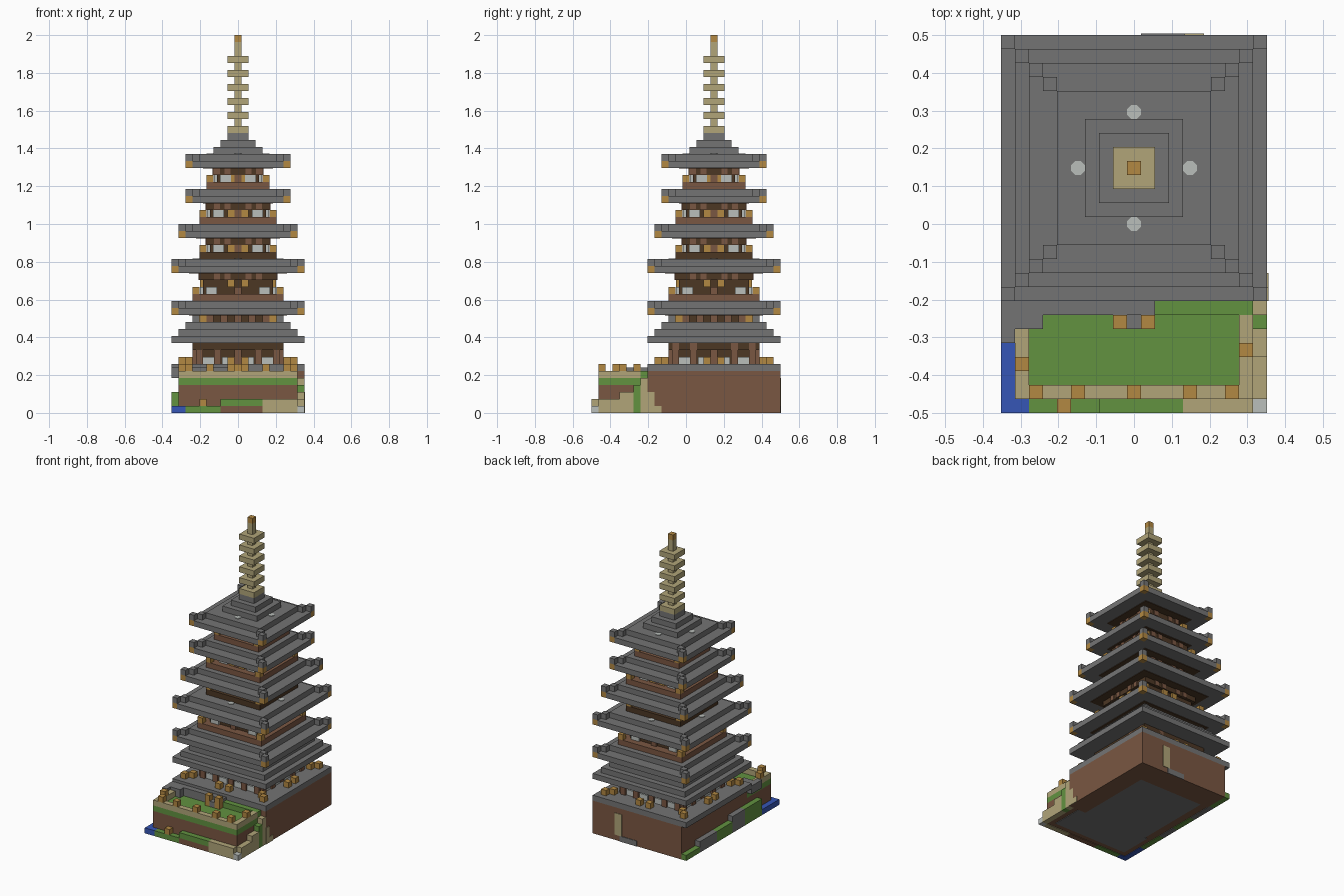
import bpy, bmesh, math
from mathutils import Matrix, Vector

if "Cube" in bpy.data.objects:
    bpy.data.objects.remove(bpy.data.objects["Cube"], do_unlink=True)

U = 1 / 27          # one block
C = 4               # tower centre along y, in blocks
COLOURS = {
    "roof_grey": (116, 116, 116), "sand_tan": (177, 165, 121), "grass_green": (98, 146, 64),
    "timber_brown": (122, 87, 66), "dark_timber": (76, 55, 36), "lantern_gold": (178, 136, 66),
    "paper_white": (186, 191, 187), "water_blue": (54, 86, 182),
}


def linear(c):
    c /= 255
    return ((c + 0.055) / 1.055) ** 2.4


MATS = {}
for name, rgb in COLOURS.items():
    m = bpy.data.materials.new(name)
    m.use_nodes = True
    col = (*[linear(c) for c in rgb], 1)
    m.diffuse_color = col
    bsdf = m.node_tree.nodes["Principled BSDF"]
    bsdf.inputs["Base Color"].default_value = col
    bsdf.inputs["Roughness"].default_value = 0.9
    MATS[name] = m
GREY, TAN, GREEN, BROWN, DARK, GOLD, WHITE, BLUE = COLOURS


class Part:
    """Collects blocks, measured in block units, into one object."""

    def __init__(self, name):
        self.name, self.bm, self.mats = name, bmesh.new(), []

    def paint(self, verts, mat):
        if mat not in self.mats:
            self.mats.append(mat)
        for f in {f for v in verts for f in v.link_faces}:
            f.material_index = self.mats.index(mat)

    def box(self, mat, x, y, z):
        lo, hi = Vector((x[0], y[0], z[0])), Vector((x[1], y[1], z[1]))
        mtx = Matrix.Translation((lo + hi) / 2 * U) @ Matrix.Diagonal((*((hi - lo) * U), 1))
        self.paint(bmesh.ops.create_cube(self.bm, size=1, matrix=mtx)["verts"], mat)

    def cube(self, mat, x, y, z, h=1):
        self.box(mat, (x - .5, x + .5), (y - .5, y + .5), (z, z + h))

    def slab(self, mat, half, z0, z1):
        self.box(mat, (-half, half), (C - half, C + half), (z0, z1))

    def stud(self, mat, x, y, z):
        mtx = Matrix.Translation(Vector((x, y, z)) * U) @ Matrix.Rotation(math.pi / 8, 4, "Z")
        self.paint(bmesh.ops.create_cone(self.bm, cap_ends=True, segments=8, radius1=.53 * U,
                   radius2=.53 * U, depth=.1 * U, matrix=mtx)["verts"], mat)

    def around(self, mat, along, out, z0, z1, wide=1, deep=1):
        """Repeats a block on all four sides of the tower."""
        w, d = wide / 2, deep / 2
        for s in (-1, 1):
            for a in {along, -along}:
                self.box(mat, (a - w, a + w), (C + s * out - d, C + s * out + d), (z0, z1))
                self.box(mat, (s * out - d, s * out + d), (C + a - w, C + a + w), (z0, z1))

    def corners(self, mat, r, z, h=1):
        for sx in (-1, 1):
            for sy in (-1, 1):
                self.cube(mat, sx * r, C + sy * r, z, h)

    def finish(self):
        me = bpy.data.meshes.new(self.name)
        self.bm.to_mesh(me)
        self.bm.free()
        for m in self.mats:
            me.materials.append(MATS[m])
        bpy.context.collection.objects.link(bpy.data.objects.new(self.name, me))


# Stone and earth base under the tower
p = Part("tower_base")
p.box(BROWN, (-8.5, 9.5), (-5.5, 13.5), (.1, 6))
p.slab(GREY, 9.5, 6, 7)
p.box(GREY, (-7, 6), (-5.5, 9), (0, .1))
p.box(BROWN, (-8.5, 9.5), (9, 13.5), (0, .1))
p.box(BROWN, (6, 9.5), (-5.5, 9), (0, .1))
p.box(TAN, (3.6, 5), (13.5, 13.6), (1, 5))
p.box(GREY, (.5, 4), (13.5, 13.6), (0, 1))
for y, h in ((-5, 3), (-4, 1)):
    p.box(TAN, (9.5, 9.6), (y - .5, y + .5), (0, h))
p.finish()

# Walled garden in front
p = Part("garden_terrace")
p.box(BROWN, (-8.5, 8.5), (-12.5, -5.5), (.1, 4))
p.box(GREY, (-7.5, 7.5), (-11.5, -5.5), (0, .1))
p.box(GREEN, (-8.5, 8.5), (-12.5, -5.5), (4, 5))
p.box(TAN, (-8.5, 8.5), (-12.5, -11.5), (5, 6))
p.box(TAN, (-8.5, -7.5), (-11.5, -7.5), (5, 6))
p.box(TAN, (7.5, 8.5), (-11.5, -6.5), (5, 6))
p.box(GREEN, (1.5, 8.5), (-6.5, -5.5), (5, 6))
p.finish()

p = Part("terrace_steps")
p.box(GREY, (-9.5, 1.5), (-6.5, -5.5), (5, 6.5))
p.box(GREY, (-9.5, -6.5), (-7.5, -6.5), (5, 6.5))
p.box(GREY, (-9.5, -8.5), (-8.5, -7.5), (5, 6.5))
p.cube(GREY, 0, -7, 5, 1)
p.finish()

p = Part("garden_posts")
for x in (-7, -4, 0, 4, 7):
    p.cube(GOLD, x, -12, 6)
for x, y in ((-8, -10), (8, -9)):
    p.cube(GOLD, x, y, 6)
for x in (-1, 1):
    p.cube(GOLD, x, -7, 5, 2)
p.finish()

# Lower ground: front verge, stepped path on one side, bank and pond on the other
p = Part("lower_ground")
front = (-13.5, -12.5)
p.box(BLUE, (-9.5, -8.5), (-13.5, -8.5), (0, 1))
p.box(BLUE, (-8.5, -7.5), front, (0, 1))
p.box(GREEN, (-7.5, -2.5), front, (0, 1))
p.cube(GOLD, -5, -13, 1)
p.box(BROWN, (-2.5, 3.5), front, (0, 1))
p.box(GREEN, (-2.5, 3.5), front, (1, 2))
p.box(TAN, (3.5, 8.5), front, (0, 2))
p.cube(WHITE, 9, -13, 0)
for mat, y0, y1, h in ((TAN, -12.5, -9.5, 2), (TAN, -9.5, -7.5, 3),
                       (GREEN, -7.5, -6.5, 4), (TAN, -6.5, -5.5, 5)):
    p.box(mat, (8.5, 9.5), (y0, y1), (0, h))
for mat, y0, y1, h in ((GREEN, -8.5, -3.5, 3), (GREY, -3.5, 0, 3), (GREEN, 0, 4.5, 2),
                       (GREY, 4.5, 9.5, 2), (GREEN, 9.5, 13.5, 1)):
    p.box(mat, (-9.5, -8.5), (y0, y1), (0, h))
p.finish()

# Ground floor hall with posts and paper panels
p = Part("ground_floor")
p.slab(DARK, 5.5, 7, 10)
p.around(DARK, 0, 6.2, 9, 10, 13, .6)
for a in (2.9, 5.5):
    p.around(BROWN, a, 6, 7, 10)
p.around(BROWN, 0, 5.8, 7, 9, 1, .8)
for a in (1.5, 4.2):
    p.around(WHITE, a, 5.8, 7, 8, 1.6, .8)
p.finish()

p = Part("platform_lanterns")
p.corners(GOLD, 8, 7)
p.around(GOLD, 1, 8, 7, 8)
p.around(GOLD, 7, 7, 7, 8)
p.finish()

# Stepped skirt roof with a low gallery on top
p = Part("skirt_roof")
for i in range(3):
    p.slab(GREY, 9.5 - i, 10 + i, 11 + i)
p.slab(DARK, 5.5, 13, 14)
for a in (0, 2, 4):
    p.around(BROWN, a, 5.8, 13, 14, 1, .6)
p.around(GREY, 6, 6, 13, 14)
p.around(GOLD, 5, 5.8, 13, 14, 1, .6)
p.finish()

# Five main roofs with gold-tipped, raised corners
for i, (r, z) in enumerate(((9.5, 14), (9.5, 20), (8.5, 25), (7.5, 30), (7.5, 35)), 1):
    p = Part(f"roof_{i}")
    inner = r - 1
    p.slab(GREY, inner, z, z + 1)
    p.around(GREY, 0, r - .5, z, z + 1, 2 * inner)
    p.corners(GOLD, r - .5, z)
    p.slab(GREY, r - 2, z + 1, z + 2)
    p.corners(GREY, r - .5, z + 1)
    p.corners(GREY, r - 1.5, z + 1)
    p.slab(DARK, r - 2.5, z - .1, z)
    for s in (-1, 1):
        p.stud(WHITE, s * (r - 3.5), C, z + 2.05)
        p.stud(WHITE, 0, C + s * (r - 3.5), z + 2.05)
    p.finish()

# Upper storeys: balcony, recessed wall with panels, bracket row
for i, (half, z, rows, mat) in enumerate(((6.5, 16, 4, BROWN), (5.5, 22, 3, DARK),
                                          (5.5, 27, 3, BROWN), (4.5, 32, 3, BROWN)), 2):
    p = Part(f"storey_{i}")
    wall = half - 1.5
    p.slab(mat, half, z, z + 1)
    p.slab(DARK, wall, z + 1, z + rows)
    p.slab(DARK, half - 1, z + rows - 1, z + rows)
    p.corners(GOLD, half - .5, z + 1)
    p.around(WHITE, wall - 1.2, wall + .2, z + 1, z + 2, 1.6, .4)
    p.around(GOLD, 1, wall + .2, z + rows - 2, z + rows - 1, 1, .4)
    p.around(BROWN, 0, wall + .2, z + 1, z + 2, 1, .4)
    for a in (1.5, 3):
        p.around(BROWN, a, half - .95, z + rows - 1, z + rows, .8, .2)
    p.finish()

# Stepped roof cap and ringed spire
p = Part("roof_cap")
for i in range(3):
    p.slab(GREY, 3.5 - i, 37 + i, 38 + i)
p.finish()

p = Part("spire")
p.slab(TAN, .5, 41, 53)
for z in range(40, 52, 2):
    p.slab(TAN, 1.5, z, z + 1)
p.slab(GOLD, .5, 53, 54)
p.finish()
